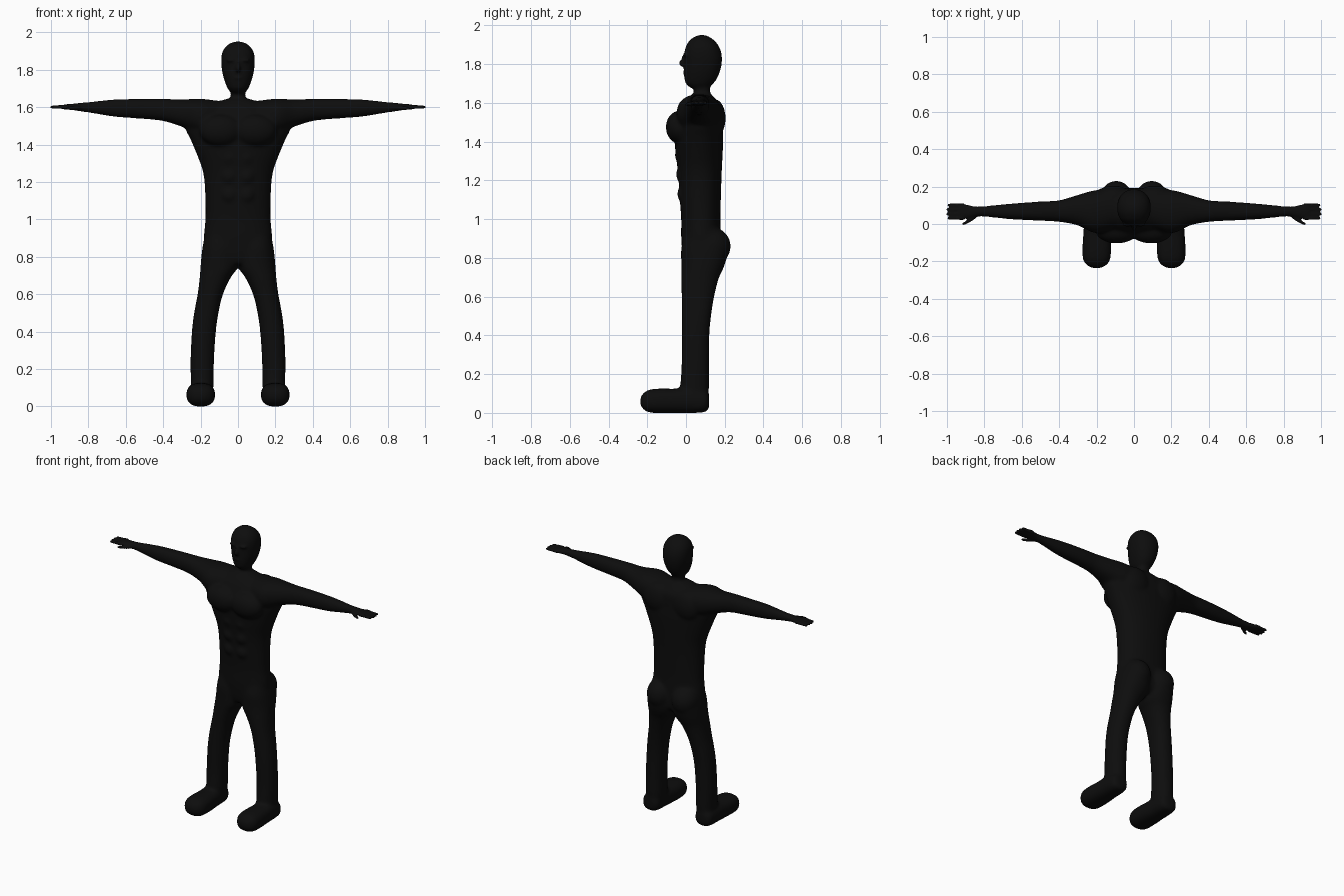
import bpy, bmesh, math
from mathutils import Vector, Matrix

bm = bmesh.new()
N = 28


def spline(rows, steps=4):
    """Catmull-Rom resampling of the section rows."""
    out = []
    for i in range(len(rows) - 1):
        p0, p1 = rows[max(i - 1, 0)], rows[i]
        p2, p3 = rows[i + 1], rows[min(i + 2, len(rows) - 1)]
        for k in range(steps):
            t = k / steps
            out.append([0.5 * (2 * b + (c - a) * t + (2 * a - 5 * b + 4 * c - d) * t * t
                               + (3 * b - a - 3 * c + d) * t ** 3)
                        for a, b, c, d in zip(p0, p1, p2, p3)])
    return out + [list(rows[-1])]


def loft(axis, rows, side=1, power=2.2):
    """Rows: (position on axis, min u, max u, min v, max v); u, v are the other axes in order."""
    u, v = [a for a in range(3) if a != axis]
    rings = []
    for p, u0, u1, v0, v1 in spline(rows):
        ring = []
        for k in range(N):
            c, s = math.cos(math.tau * k / N), math.sin(math.tau * k / N)
            co = [0, 0, 0]
            co[axis] = p
            co[u] = (u0 + u1) / 2 + (u1 - u0) / 2 * math.copysign(abs(c) ** (2 / power), c)
            co[v] = (v0 + v1) / 2 + (v1 - v0) / 2 * math.copysign(abs(s) ** (2 / power), s)
            co[0] *= side
            ring.append(bm.verts.new(co))
        rings.append(ring)
    for a, b in zip(rings, rings[1:]):
        for k in range(N):
            j = (k + 1) % N
            bm.faces.new((a[k], a[j], b[j], b[k]))
    bm.faces.new(rings[0][::-1])
    bm.faces.new(rings[-1])


def blob(c, r):
    m = Matrix.Translation(c) @ Matrix.Diagonal((*r, 1))
    bmesh.ops.create_uvsphere(bm, u_segments=24, v_segments=14, radius=1, matrix=m)


def upright(rows):
    return [(z, -w, w, f, b) for z, w, f, b in rows]


# torso
loft(2, upright([
    (.76, .12, .0, .15), (.80, .17, -.015, .18), (.90, .183, -.025, .18), (1.0, .175, -.025, .178),
    (1.1, .175, -.032, .18), (1.2, .18, -.038, .183), (1.27, .192, -.045, .186),
    (1.35, .222, -.055, .19), (1.43, .256, -.06, .193), (1.48, .28, -.055, .19),
    (1.53, .27, -.05, .19), (1.58, .22, -.03, .185), (1.62, .13, 0, .155), (1.645, .06, .03, .13)]))
# neck
loft(2, upright([(1.55, .07, .0, .15), (1.63, .046, .036, .127), (1.67, .038, .042, .125),
                 (1.73, .04, .04, .125)]))
# head, nose, brow, lips
loft(2, upright([
    (1.675, .03, .03, .12), (1.69, .05, .005, .132), (1.72, .065, -.007, .158),
    (1.765, .08, -.011, .177), (1.81, .088, -.01, .186), (1.85, .091, -.01, .185),
    (1.89, .086, -.001, .172), (1.922, .068, .018, .148), (1.943, .04, .045, .118),
    (1.952, .012, .07, .095)]))
blob((0, -.008, 1.805), (.015, .03, .022))
blob((0, -.006, 1.825), (.01, .018, .03))
blob((0, -.002, 1.755), (.028, .015, .009))

for s in (1, -1):
    # brow, chest, shoulder blade, buttock
    blob((s * .035, .002, 1.85), (.03, .018, .01))
    blob((s * .092, -.035, 1.475), (.115, .07, .085))
    blob((s * .11, .15, 1.52), (.10, .055, .10))
    blob((s * .095, .13, .86), (.09, .102, .10))
    # belly muscles
    for i, z in enumerate((1.33, 1.23, 1.13)):
        blob((s * .045, -.025 + .006 * i, z), (.045, .033, .045))
    # leg
    loft(2, [
        (.95, .0, .17, .0, .17), (.85, .0, .19, -.025, .215), (.78, -.005, .198, -.025, .205),
        (.73, .008, .202, -.025, .186), (.69, .038, .205, -.025, .168), (.60, .08, .216, -.023, .146),
        (.50, .104, .235, -.023, .13), (.40, .118, .247, -.023, .121), (.25, .128, .254, -.023, .119),
        (.12, .13, .252, -.03, .119), (.03, .14, .25, -.02, .11)], s)
    # foot
    loft(1, [
        (.12, .17, .23, .03, .09), (.105, .143, .257, .006, .11), (.06, .135, .265, 0, .12),
        (0, .132, .268, -.001, .13), (-.06, .126, .272, -.001, .125), (-.13, .122, .276, -.001, .126),
        (-.19, .127, .273, .002, .12), (-.222, .15, .25, .02, .1), (-.237, .18, .22, .045, .075)],
        s, 2.5)
    # arm and palm
    loft(0, [
        (.08, -.01, .18, 1.47, 1.63), (.2, -.05, .182, 1.455, 1.645), (.3, -.008, .156, 1.495, 1.641),
        (.4, .011, .127, 1.525, 1.645), (.5, .017, .121, 1.536, 1.645), (.65, .024, .11, 1.547, 1.642),
        (.75, .034, .101, 1.562, 1.633), (.84, .041, .093, 1.577, 1.623), (.88, .032, .1, 1.584, 1.618),
        (.92, .026, .109, 1.587, 1.615), (.938, .03, .105, 1.59, 1.611)], s)
    # fingers
    for y, tip in ((.101, .998), (.077, 1.003), (.053, 1.003), (.031, .998)):
        loft(0, [(.91, y - .01, y + .01, 1.59, 1.612), (.96, y - .009, y + .009, 1.591, 1.61),
                 (tip - .008, y - .008, y + .008, 1.592, 1.609),
                 (tip, y - .004, y + .004, 1.596, 1.604)], s)
    # thumb
    loft(0, [(.84, .035, .065, 1.583, 1.61), (.87, .014, .042, 1.582, 1.607),
             (.9, -.002, .016, 1.583, 1.603), (.92, -.007, .004, 1.586, 1.6)], s)

bmesh.ops.recalc_face_normals(bm, faces=bm.faces)
me = bpy.data.meshes.new("human_body")
bm.to_mesh(me)
bm.free()
body = bpy.data.objects.new("human_body", me)
bpy.context.collection.objects.link(body)
bpy.context.view_layer.objects.active = body
body.select_set(True)

# fuse the parts into one skin
rm = body.modifiers.new("fuse", 'REMESH')
rm.mode = 'VOXEL'
rm.voxel_size = .007
bpy.ops.object.modifier_apply(modifier="fuse")

# soften strongly on the body, less on the face, hardly on the hands
soft = body.vertex_groups.new(name="soft")
for v in body.data.vertices:
    x, y, z = v.co
    w = 1.0
    if abs(x) > .8:
        w = max(0.05, 1 - (abs(x) - .8) / .05)
    elif z > 1.7 and y < .03:
        w = .25
    soft.add([v.index], w, 'REPLACE')
sm = body.modifiers.new("soften", 'SMOOTH')
sm.factor = .5
sm.iterations = 30
sm.vertex_group = "soft"
bpy.ops.object.modifier_apply(modifier="soften")
bpy.ops.object.shade_smooth()

mat = bpy.data.materials.new("near_black")
mat.diffuse_color = (.004, .004, .004, 1)
body.data.materials.clear()
body.data.materials.append(mat)
